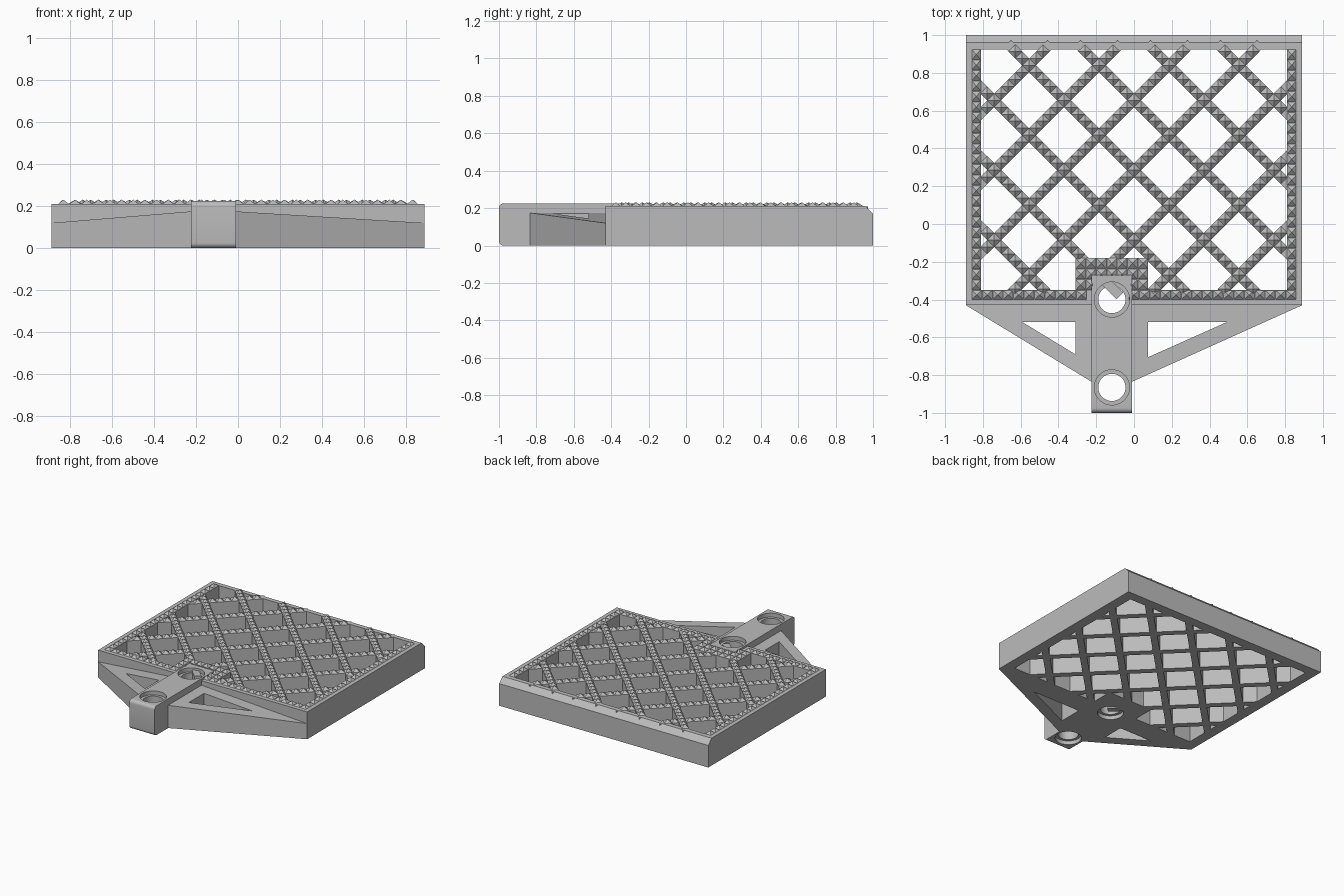
import bpy, bmesh, math
from mathutils import Vector

cube = bpy.data.objects.get("Cube")
if cube:
    bpy.data.objects.remove(cube, do_unlink=True)

grey = bpy.data.materials.new("plain grey")
grey.use_nodes = True
colour = (0.5, 0.5, 0.5, 1)
grey.diffuse_color = colour
grey.node_tree.nodes["Principled BSDF"].inputs["Base Color"].default_value = colour

TOP = 0.21                                   # deck height
X_IN, Y_FRONT, Y_BACK = 0.81, -0.35, 0.925   # opening in the frame
STEM_X = -0.117
HOLES = [(STEM_X, -0.4), (STEM_X, -0.865)]


def finish(name, bm):
    bmesh.ops.recalc_face_normals(bm, faces=bm.faces)
    mesh = bpy.data.meshes.new(name)
    bm.to_mesh(mesh)
    bm.free()
    mesh.materials.append(grey)
    obj = bpy.data.objects.new(name, mesh)
    bpy.context.scene.collection.objects.link(obj)
    return obj


def loft(bm, low, high):
    """Closed solid between two matching loops."""
    a = [bm.verts.new(p) for p in low]
    b = [bm.verts.new(p) for p in high]
    bm.faces.new(a[::-1])
    bm.faces.new(b)
    for i in range(len(a)):
        j = (i + 1) % len(a)
        bm.faces.new((a[i], a[j], b[j], b[i]))


def upright(name, outline, z0, top):
    """Prism from an xy outline; top gives the height at each x."""
    bm = bmesh.new()
    loft(bm, [(x, y, z0) for x, y in outline], [(x, y, top(x)) for x, y in outline])
    return finish(name, bm)


def sideways(name, outline, x0, x1):
    """Prism from a yz outline, run along x."""
    bm = bmesh.new()
    loft(bm, [(x0, y, z) for y, z in outline], [(x1, y, z) for y, z in outline])
    return finish(name, bm)


def rect(x0, y0, x1, y1):
    return [(x0, y0), (x1, y0), (x1, y1), (x0, y1)]


def cut(obj, *cutters):
    for c in cutters:
        mod = obj.modifiers.new("cut", "BOOLEAN")
        mod.operation, mod.solver, mod.object = "DIFFERENCE", "EXACT", c
    graph = bpy.context.evaluated_depsgraph_get()
    mesh = bpy.data.meshes.new_from_object(obj.evaluated_get(graph))
    obj.modifiers.clear()
    obj.data = mesh


# Counterbored bolt holes, as one cutter
bm = bmesh.new()
for cx, cy in HOLES:
    rings = []
    for r, z in [(0.093, -0.1), (0.093, 0.03), (0.072, 0.03),
                 (0.072, 0.195), (0.093, 0.195), (0.093, 0.4)]:
        rings.append([bm.verts.new((cx + r * math.cos(math.tau * i / 48),
                                    cy + r * math.sin(math.tau * i / 48), z))
                      for i in range(48)])
    for a, b in zip(rings, rings[1:]):
        for i in range(48):
            j = (i + 1) % 48
            bm.faces.new((a[i], a[j], b[j], b[i]))
    bm.faces.new(rings[0][::-1])
    bm.faces.new(rings[-1])
holes = finish("hole_cutter", bm)
helpers = [holes]

# Deck frame with chamfered back edge
frame = sideways("deck_frame", [(-0.43, 0), (1, 0), (1, 0.17), (0.96, TOP), (-0.43, TOP)],
                 -0.89, 0.89)
opening = upright("opening_cutter", rect(-X_IN, Y_FRONT, X_IN, Y_BACK), -0.1, lambda x: 0.4)
helpers.append(opening)
cut(frame, opening, holes)

# Block that carries the stem inside the frame
mount = upright("stem_mount", rect(-0.31, -0.36, 0.075, -0.18), 0, lambda x: TOP)
cut(mount, holes)

# Stem with rounded nose edges
R, H = 0.025, 0.225
profile = [(-0.27, 0), (-0.27, H)]
for cz, start in [(H - R, 90), (R, 180)]:
    for k in range(7):
        t = math.radians(start + 15 * k)
        profile.append((-1 + R + R * math.cos(t), cz + R * math.sin(t)))
stem = sideways("stem", profile, -0.225, -0.01)
cut(stem, holes)
bpy.ops.object.select_all(action="DESELECT")
stem.select_set(True)
bpy.context.view_layer.objects.active = stem
bpy.ops.object.shade_smooth_by_angle(angle=math.radians(30))

# Sloping side braces with triangular windows
braces = [("right_brace", -0.89, -0.225, [(-0.59, -0.52), (-0.31, -0.52), (-0.31, -0.69)]),
          ("left_brace", 0.89, -0.01, [(0.075, -0.52), (0.49, -0.52), (0.075, -0.705)])]
for name, tip, root, window in braces:
    brace = upright(name, [(tip, -0.43), (root, -0.43), (root, -0.835)], 0,
                    lambda x: 0.175 - 0.055 * (x - root) / (tip - root))
    cutter = upright("window_cutter", window, -0.1, lambda x: 0.4)
    helpers.append(cutter)
    cut(brace, cutter)

# Diagonal lattice bars and the centres of their grip studs
STEP, MID = 0.185, 0.655
PITCH = STEP / 5
bars = bmesh.new()
studs = {}
for s in (1, -1):
    for n in range(-6, 6):
        c = MID + 2 * STEP * n
        ends = sorted([(Y_FRONT - 0.03 - c) * s, (Y_BACK + 0.03 - c) * s])
        x0, x1 = max(ends[0], -X_IN - 0.03), min(ends[1], X_IN + 0.03)
        if x1 - x0 < 0.06:
            continue
        side = Vector((-s, 1, 0)).normalized() * 0.025
        a, b = Vector((x0, s * x0 + c, 0)), Vector((x1, s * x1 + c, 0))
        low = [a - side, b - side, b + side, a + side]
        loft(bars, low, [p + Vector((0, 0, TOP - 0.001)) for p in low])
        for k in range(-24, 25):
            x = k * PITCH
            y = s * x + c
            in_mount = -0.32 < x < 0.09 and y < -0.17
            if abs(x) < X_IN and Y_FRONT < y < Y_BACK and not in_mount:
                studs[(k, round(y, 3))] = (x, y)
finish("lattice_bars", bars)

# Pyramid grip studs on the lattice, the border and the mount
grip = bmesh.new()


def pyramid(x, y, corners):
    base = [grip.verts.new((x + dx, y + dy, TOP - 0.001)) for dx, dy in corners]
    tip = grip.verts.new((x, y, 0.231))
    grip.faces.new(base[::-1])
    for i in range(4):
        grip.faces.new((base[i], base[(i + 1) % 4], tip))


def grid(x0, y0, x1, y1, cols, rows):
    w, d = (x1 - x0) / cols, (y1 - y0) / rows
    for i in range(cols):
        for j in range(rows):
            x, y = x0 + w * (i + 0.5), y0 + d * (j + 0.5)
            if math.dist((x, y), HOLES[0]) > 0.11:
                pyramid(x, y, rect(-w / 2, -d / 2, w / 2, d / 2))


for x, y in studs.values():
    pyramid(x, y, [(PITCH, 0), (0, PITCH), (-PITCH, 0), (0, -PITCH)])
grid(-0.86, -0.4, 0.86, Y_FRONT, 31, 1)
for x in (-0.86, X_IN):
    grid(x, Y_FRONT, x + 0.05, Y_BACK, 1, 23)
grid(-0.31, Y_FRONT, 0.075, -0.18, 7, 3)
finish("grip_studs", grip)

for h in helpers:
    bpy.data.objects.remove(h, do_unlink=True)
